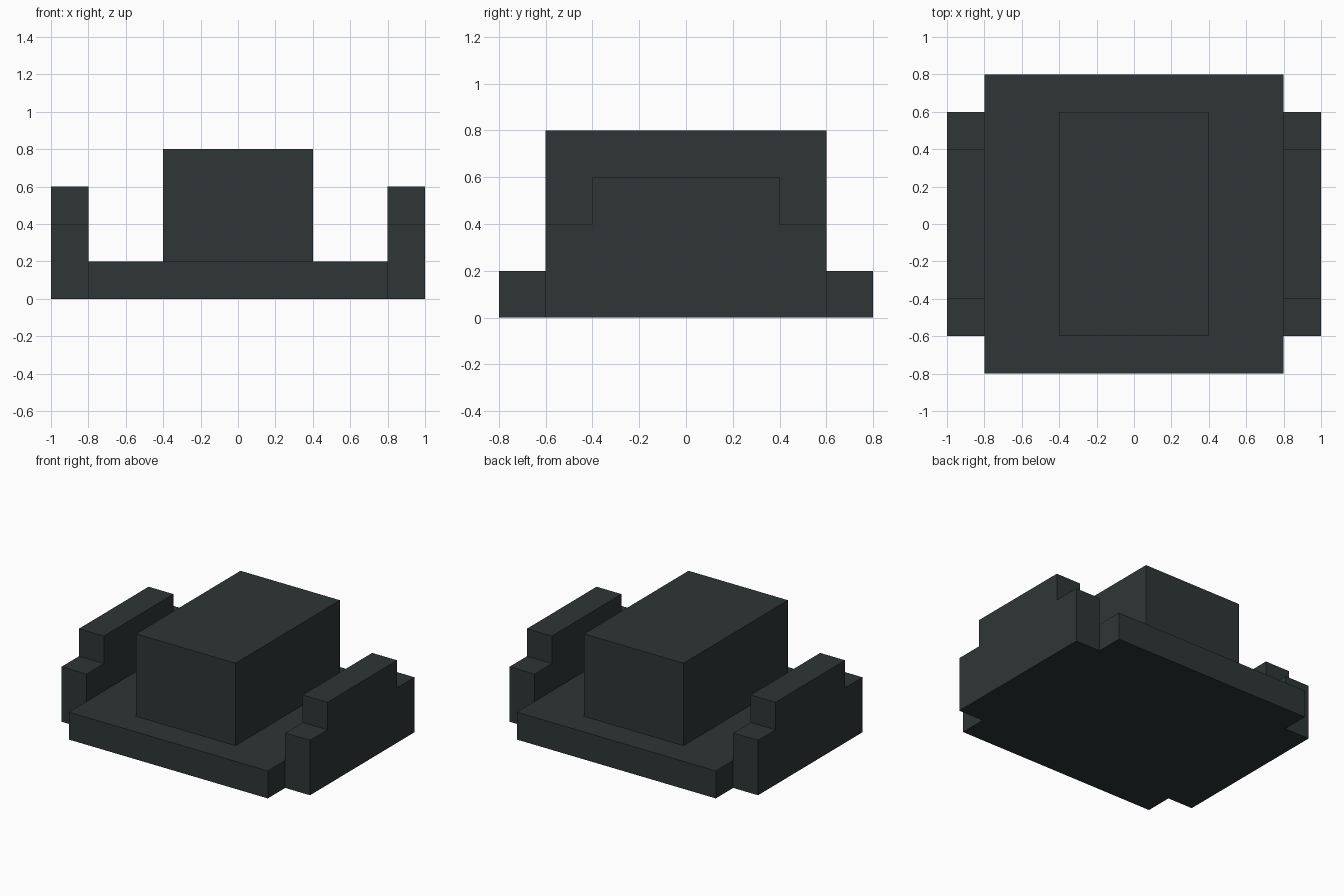
import bpy
import bmesh

cube = bpy.data.objects.get("Cube")
if cube:
    bpy.data.objects.remove(cube, do_unlink=True)

# Single dark slate colour
COLOUR = (0.027, 0.037, 0.036, 1.0)
slate = bpy.data.materials.new("dark_slate")
slate.use_nodes = True
slate.diffuse_color = COLOUR
slate.node_tree.nodes["Principled BSDF"].inputs["Base Color"].default_value = COLOUR


def extrude_profile(name, profile, x0, x1):
    """Extrude a (y, z) outline along x from x0 to x1."""
    bm = bmesh.new()
    face = bm.faces.new([bm.verts.new((x0, y, z)) for y, z in profile])
    result = bmesh.ops.extrude_face_region(bm, geom=[face])
    moved = [v for v in result["geom"] if isinstance(v, bmesh.types.BMVert)]
    bmesh.ops.translate(bm, verts=moved, vec=(x1 - x0, 0, 0))
    bmesh.ops.recalc_face_normals(bm, faces=bm.faces)
    mesh = bpy.data.meshes.new(name)
    bm.to_mesh(mesh)
    bm.free()
    mesh.materials.append(slate)
    obj = bpy.data.objects.new(name, mesh)
    bpy.context.collection.objects.link(obj)
    return obj


def rectangle(half_depth, bottom, top):
    return [(-half_depth, bottom), (half_depth, bottom),
            (half_depth, top), (-half_depth, top)]


# Base slab and the raised block on it
extrude_profile("base_slab", rectangle(0.8, 0.0, 0.2), -0.8, 0.8)
extrude_profile("centre_block", rectangle(0.6, 0.2, 0.8), -0.4, 0.4)

# Stepped walls on both sides
step = [(-0.6, 0.0), (0.6, 0.0), (0.6, 0.4), (0.4, 0.4),
        (0.4, 0.6), (-0.4, 0.6), (-0.4, 0.4), (-0.6, 0.4)]
for side, sign in (("left", 1), ("right", -1)):
    extrude_profile(side + "_stepped_wall", step, sign * 0.8, sign * 1.0)
